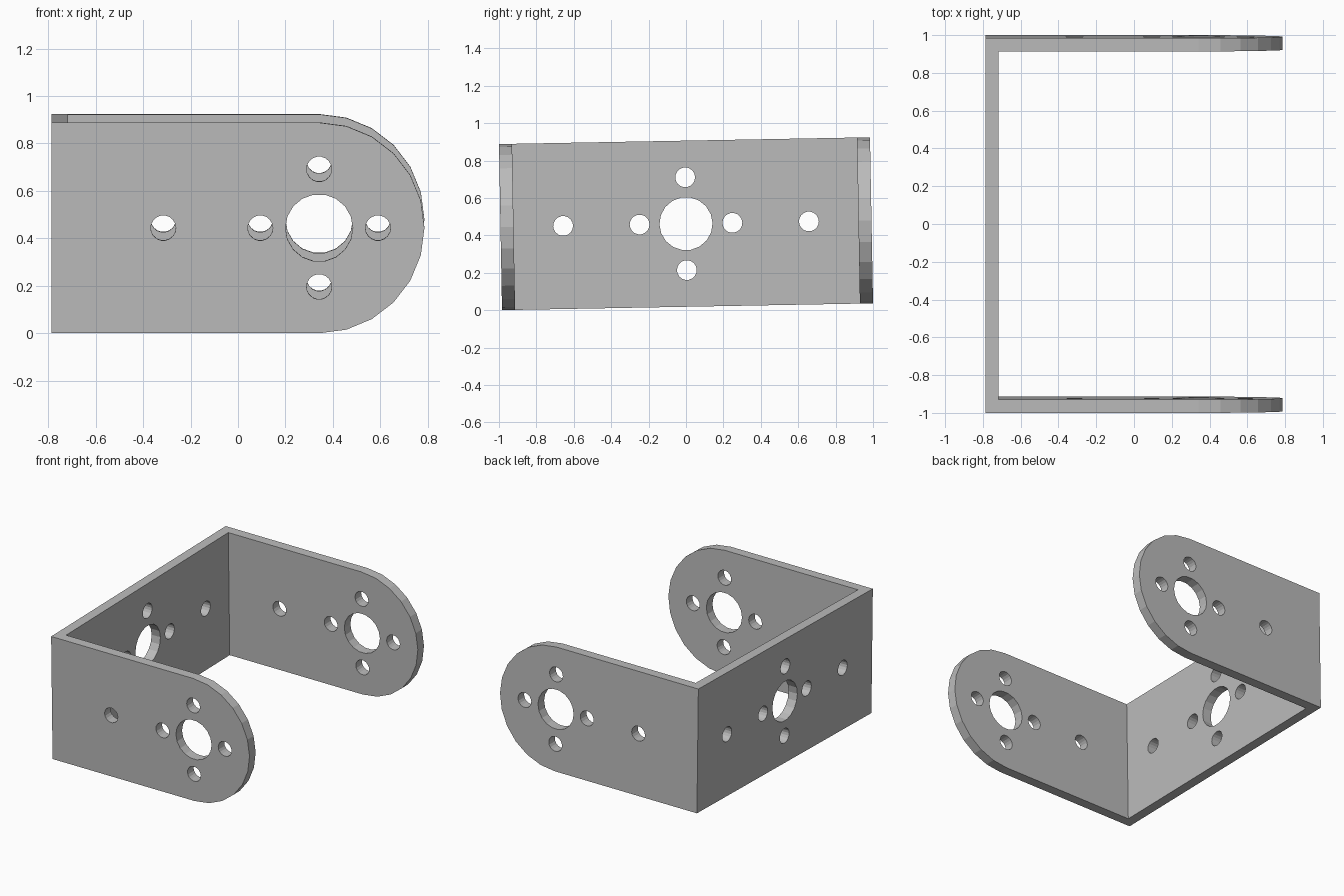
import bpy, bmesh, math
from mathutils import Matrix, Vector

if "Cube" in bpy.data.objects:
    bpy.data.objects.remove(bpy.data.objects["Cube"], do_unlink=True)

LENGTH, HEIGHT, WALL = 1.984, 0.888, 0.07
BACK, PIVOT = -0.787, 0.342          # back face and centre of the rounded ends
RADIUS = HEIGHT / 2
TILT = 0.0183

grey = bpy.data.materials.new("grey metal")
grey.use_nodes = True
colour = (0.5, 0.5, 0.5, 1)
grey.diffuse_color = colour
grey.node_tree.nodes["Principled BSDF"].inputs["Base Color"].default_value = colour


def prism(bm, points, direction):
    """Extrude a closed outline along a direction."""
    face = bm.faces.new([bm.verts.new(p) for p in points])
    new = bmesh.ops.extrude_face_region(bm, geom=[face])["geom"]
    verts = [v for v in new if isinstance(v, bmesh.types.BMVert)]
    bmesh.ops.translate(bm, verts=verts, vec=Vector(direction))


def make_object(name, bm):
    bmesh.ops.recalc_face_normals(bm, faces=bm.faces)
    mesh = bpy.data.meshes.new(name)
    bm.to_mesh(mesh)
    bm.free()
    mesh.materials.append(grey)
    obj = bpy.data.objects.new(name, mesh)
    bpy.context.collection.objects.link(obj)
    return obj


def apply_boolean(target, cutter, operation):
    mod = target.modifiers.new(operation.lower(), 'BOOLEAN')
    mod.operation, mod.solver, mod.object = operation, 'EXACT', cutter
    cutter.hide_render = True
    bpy.context.view_layer.objects.active = target
    bpy.ops.object.modifier_apply(modifier=mod.name)
    bpy.data.objects.remove(cutter, do_unlink=True)


# U-shaped channel, taller than needed
half, inner, front = LENGTH / 2, LENGTH / 2 - WALL, 1
outline = [(BACK, -half), (front, -half), (front, -inner), (BACK + WALL, -inner),
           (BACK + WALL, inner), (front, inner), (front, half), (BACK, half)]
bm = bmesh.new()
prism(bm, [(x, y, -0.6) for x, y in outline], (0, 0, 1.2))
bracket = make_object("bracket", bm)

# Side outline with rounded ends trims the channel
arc = [math.radians(a) for a in range(-90, 91, 15)]
side = [(-front, -RADIUS)]
side += [(PIVOT + RADIUS * math.cos(a), RADIUS * math.sin(a)) for a in arc]
side += [(-front, RADIUS)]
bm = bmesh.new()
prism(bm, [(x, -1.2, z) for x, z in side], (0, 2.4, 0))
apply_boolean(bracket, make_object("side_outline", bm), 'INTERSECT')


# Holes: a large bore ringed by four small ones, plus outer mounting holes
def drill(bm, radius, along, height, axis):
    ring = [2 * math.pi * i / 18 for i in range(18)]
    pts = [(along + radius * math.cos(a), height + radius * math.sin(a)) for a in ring]
    if axis == 'Y':
        prism(bm, [(u, -1.2, z) for u, z in pts], (0, 2.4, 0))
    else:
        prism(bm, [(-0.9, u, z) for u, z in pts], (0.3, 0, 0))


bm = bmesh.new()
for axis, centre, outer in (('Y', PIVOT, (-0.657,)), ('X', 0, (-0.657, 0.657))):
    drill(bm, 0.142, centre, 0, axis)
    for s in (-0.248, 0.248):
        drill(bm, 0.053, centre + s, 0, axis)
        drill(bm, 0.053, centre, s, axis)
    for offset in outer:
        drill(bm, 0.053, centre + offset, 0, axis)
apply_boolean(bracket, make_object("hole_cutters", bm), 'DIFFERENCE')

# Slight tilt, then stand it on the ground
mesh = bracket.data
mesh.transform(Matrix.Rotation(TILT, 4, 'X'))
mesh.transform(Matrix.Translation((0, 0, -min(v.co.z for v in mesh.vertices))))
mesh.update()
